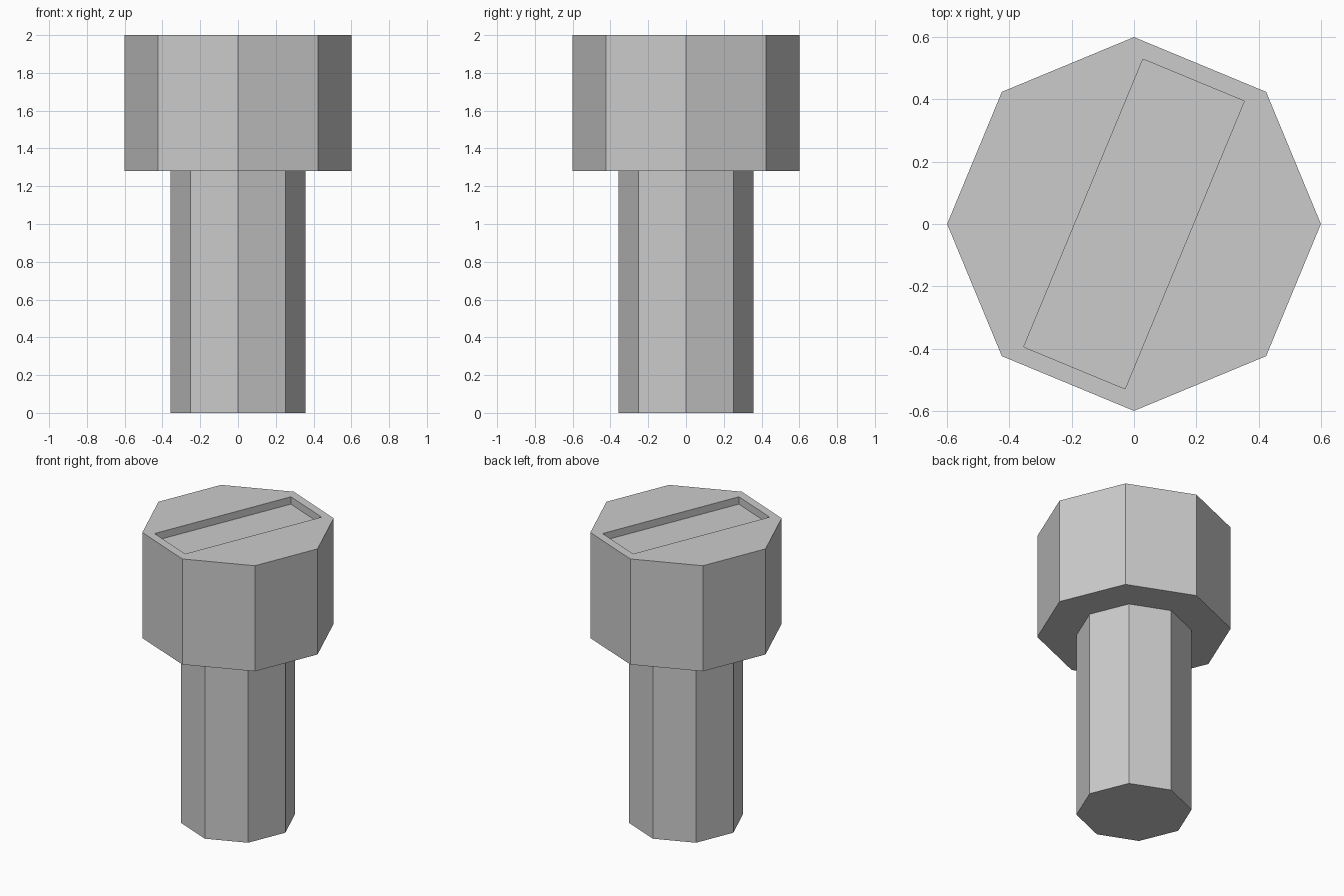
import bpy, bmesh, math
from mathutils import Matrix

if "Cube" in bpy.data.objects:
    bpy.data.objects.remove(bpy.data.objects["Cube"])

SIDES = 8
# (radius, height) of each ring, from the foot of the shaft to the top of the head
PROFILE = [(0.357, 0.0), (0.357, 1.28), (0.6, 1.28), (0.6, 2.0)]
SLOT_LENGTH, SLOT_WIDTH, SLOT_DEPTH = 1.0, 0.352, 0.05
SLOT_ANGLE = math.radians(67.5)


def add_object(name, bm):
    bmesh.ops.recalc_face_normals(bm, faces=bm.faces)
    mesh = bpy.data.meshes.new(name)
    bm.to_mesh(mesh)
    bm.free()
    obj = bpy.data.objects.new(name, mesh)
    bpy.context.collection.objects.link(obj)
    return obj


# Bolt body: octagonal shaft stepping out to a wider head
bm = bmesh.new()
rings = []
for radius, z in PROFILE:
    angles = [2 * math.pi * i / SIDES for i in range(SIDES)]
    rings.append([bm.verts.new((radius * math.cos(a), radius * math.sin(a), z)) for a in angles])
for low, high in zip(rings, rings[1:]):
    for i in range(SIDES):
        j = (i + 1) % SIDES
        bm.faces.new((low[i], low[j], high[j], high[i]))
bm.faces.new(rings[0])
bm.faces.new(rings[-1])
bolt = add_object("bolt", bm)

# Slot cutter: thin box turned to run from flat to flat
bm = bmesh.new()
bmesh.ops.create_cube(bm, size=1, matrix=(
    Matrix.Translation((0, 0, 2.0))
    @ Matrix.Rotation(SLOT_ANGLE, 4, 'Z')
    @ Matrix.Diagonal((SLOT_LENGTH, SLOT_WIDTH, 2 * SLOT_DEPTH, 1))))
cutter = add_object("slot_cutter", bm)
cutter.hide_render = True
cutter.display_type = 'WIRE'

# Shallow screwdriver slot in the head
slot = bolt.modifiers.new("slot", 'BOOLEAN')
slot.operation = 'DIFFERENCE'
slot.solver = 'EXACT'
slot.object = cutter
